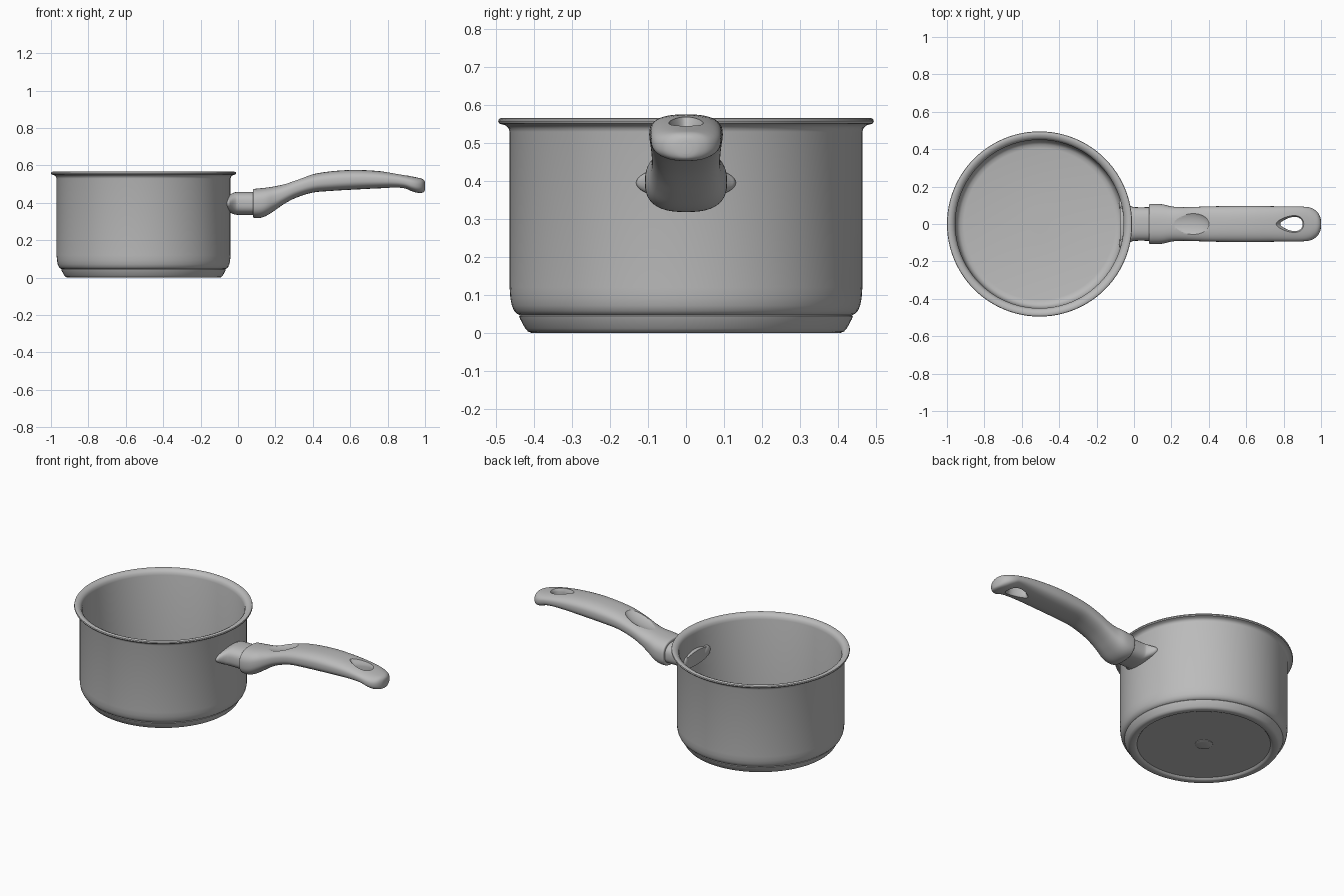
import bpy, bmesh, math
from mathutils import Vector

if "Cube" in bpy.data.objects:
    bpy.data.objects.remove(bpy.data.objects["Cube"], do_unlink=True)

PAN_X = -0.505

steel = bpy.data.materials.new("grey metal")
steel.use_nodes = True
GREY = (0.5, 0.5, 0.5, 1.0)
steel.diffuse_color = GREY
steel.node_tree.nodes["Principled BSDF"].inputs["Base Color"].default_value = GREY


def finish(bm, name, angle=35):
    """Turn a bmesh into a smooth-shaded, coloured object."""
    bmesh.ops.recalc_face_normals(bm, faces=bm.faces)
    mesh = bpy.data.meshes.new(name)
    bm.to_mesh(mesh)
    bm.free()
    mesh.materials.append(steel)
    obj = bpy.data.objects.new(name, mesh)
    bpy.context.collection.objects.link(obj)
    smooth(obj, angle)
    return obj


def smooth(obj, angle=35):
    bpy.ops.object.select_all(action="DESELECT")
    obj.select_set(True)
    bpy.context.view_layer.objects.active = obj
    bpy.ops.object.shade_smooth_by_angle(angle=math.radians(angle))


def skin(bm, rings):
    """Bridge equal rings of points and cap both ends."""
    loops = [[bm.verts.new(p) for p in ring] for ring in rings]
    n = len(loops[0])
    for a, b in zip(loops, loops[1:]):
        for i in range(n):
            j = (i + 1) % n
            bm.faces.new((a[i], a[j], b[j], b[i]))
    bm.faces.new(loops[0])
    bm.faces.new(loops[-1])


def lathe(name, profile, steps=96):
    """Spin a closed (radius, z) profile round the pan axis."""
    bm = bmesh.new()
    rings = [[(PAN_X + r * math.cos(2 * math.pi * i / steps),
               r * math.sin(2 * math.pi * i / steps), z)
              for i in range(steps)] for r, z in profile]
    skin(bm, rings)
    return finish(bm, name)


def refine(keys, parts):
    """Catmull-Rom interpolation through the key tuples."""
    out = []
    for k in range(len(keys) - 1):
        p0, p1, p2, p3 = (keys[max(0, min(len(keys) - 1, k + d))] for d in (-1, 0, 1, 2))
        for s in range(parts):
            t = s / parts
            out.append(tuple(0.5 * (2 * b + (c - a) * t + (2 * a - 5 * b + 4 * c - d) * t ** 2
                                    + (3 * b - a - 3 * c + d) * t ** 3)
                             for a, b, c, d in zip(p0, p1, p2, p3)))
    return out + [keys[-1]]


def section(x, top, bottom, half, power, n=48):
    """Superellipse cross-section across the handle axis."""
    ring = []
    for i in range(n):
        a = 2 * math.pi * i / n
        c, s = math.cos(a), math.sin(a)
        y = half * math.copysign(abs(c) ** (2 / power), c)
        z = (top + bottom) / 2 + (top - bottom) / 2 * math.copysign(abs(s) ** (2 / power), s)
        ring.append((x, y, z))
    return ring


def cut(obj, cutter):
    """Subtract the cutter and discard it."""
    mod = obj.modifiers.new("cut", "BOOLEAN")
    mod.operation = "DIFFERENCE"
    mod.solver = "EXACT"
    mod.object = cutter
    cutter.hide_render = True
    bpy.ops.object.select_all(action="DESELECT")
    bpy.context.view_layer.objects.active = obj
    obj.select_set(True)
    bpy.ops.object.modifier_apply(modifier=mod.name)
    bpy.data.objects.remove(cutter, do_unlink=True)


# Pan body: outer wall, rolled rim, inner wall and floor
lathe("pan_body", [
    (0.05, 0.045), (0.435, 0.045), (0.445, 0.05), (0.453, 0.058), (0.459, 0.072), (0.463, 0.092),
    (0.465, 0.12), (0.465, 0.53), (0.468, 0.54), (0.476, 0.547), (0.486, 0.55),
    (0.492, 0.552), (0.495, 0.558), (0.493, 0.564), (0.486, 0.567), (0.475, 0.566),
    (0.462, 0.56), (0.454, 0.55), (0.450, 0.535), (0.449, 0.12), (0.446, 0.095),
    (0.438, 0.075), (0.425, 0.064), (0.405, 0.06), (0.05, 0.06)])

# Heat-spreading base with a shallow recess underneath
lathe("base_plate", [
    (0.04, 0.048), (0.437, 0.048), (0.440, 0.044), (0.437, 0.036), (0.424, 0.012), (0.417, 0.004),
    (0.408, 0.0), (0.385, 0.0), (0.378, 0.003), (0.370, 0.012), (0.04, 0.012)])
lathe("base_center_disc", [(0.05, 0.02), (0.05, 0.009), (0.046, 0.007), (0.01, 0.007)], 32)

# Bracket: flange on the wall narrowing into the neck
bracket_keys = [(-0.075, 0.438, 0.352, 0.132, 2.0), (-0.05, 0.442, 0.350, 0.130, 2.0),
                (-0.036, 0.448, 0.345, 0.116, 2.2), (-0.018, 0.456, 0.338, 0.098, 2.5),
                (0.005, 0.459, 0.336, 0.090, 2.7), (0.095, 0.459, 0.336, 0.090, 2.7)]
bm = bmesh.new()
skin(bm, [section(*k) for k in refine(bracket_keys, 4)])
finish(bm, "handle_bracket", 40)

# Handle grip: x, top, bottom, half width, squareness
grip_keys = [(0.080, 0.466, 0.328, 0.100, 2.6), (0.086, 0.474, 0.320, 0.107, 2.6),
             (0.120, 0.478, 0.320, 0.108, 2.6), (0.155, 0.482, 0.333, 0.105, 2.6),
             (0.200, 0.489, 0.362, 0.094, 2.6), (0.250, 0.502, 0.396, 0.090, 2.6),
             (0.310, 0.526, 0.427, 0.091, 2.6), (0.400, 0.553, 0.455, 0.094, 2.6),
             (0.500, 0.569, 0.464, 0.096, 2.6), (0.620, 0.576, 0.471, 0.097, 2.6),
             (0.740, 0.571, 0.477, 0.095, 2.6), (0.830, 0.560, 0.480, 0.094, 2.6),
             (0.890, 0.549, 0.476, 0.093, 2.6), (0.930, 0.541, 0.462, 0.090, 2.6),
             (0.960, 0.535, 0.454, 0.080, 2.5), (0.983, 0.529, 0.454, 0.061, 2.4),
             (0.996, 0.519, 0.460, 0.036, 2.2), (1.000, 0.507, 0.472, 0.014, 2.0)]
bm = bmesh.new()
skin(bm, [section(*k) for k in refine(grip_keys, 4)])
grip = finish(bm, "handle_grip", 40)

# Thumb dimple
bpy.ops.mesh.primitive_uv_sphere_add(segments=48, ring_count=24, radius=1,
                                     location=(0.285, 0, 0.538),
                                     rotation=(0, math.radians(-14), 0))
dimple = bpy.context.object
dimple.scale = (0.125, 0.075, 0.036)
smooth(dimple)
cut(grip, dimple)

# Teardrop hanging hole, flared at both mouths
levels = [(0.40, 1.5), (0.476, 1.25), (0.487, 1.05), (0.500, 1.0), (0.530, 1.0),
          (0.542, 1.05), (0.553, 1.2), (0.60, 1.7)]
rings = []
for z, grow in levels:
    ring = []
    for i in range(40):
        a = 2 * math.pi * i / 40
        x = 0.06 * math.cos(a)
        y = 0.036 * math.sin(a) * (1 + 0.35 * math.cos(a))
        ring.append((0.842 + x * grow, y * grow, z))
    rings.append(ring)
bm = bmesh.new()
skin(bm, rings)
cut(grip, finish(bm, "hole_cutter"))
smooth(grip, 40)

# Rivet heads on the inside wall
for side, y in (("left", 0.095), ("right", -0.095)):
    x = PAN_X + math.sqrt(0.449 ** 2 - y ** 2)
    bpy.ops.mesh.primitive_uv_sphere_add(segments=24, ring_count=12, radius=1,
                                         location=(x, y, 0.398),
                                         rotation=(0, 0, math.atan2(y, x - PAN_X)))
    rivet = bpy.context.object
    rivet.name = "rivet_" + ("back" if y > 0 else "front")
    rivet.scale = (0.014, 0.034, 0.034)
    rivet.data.materials.append(steel)
    smooth(rivet)
